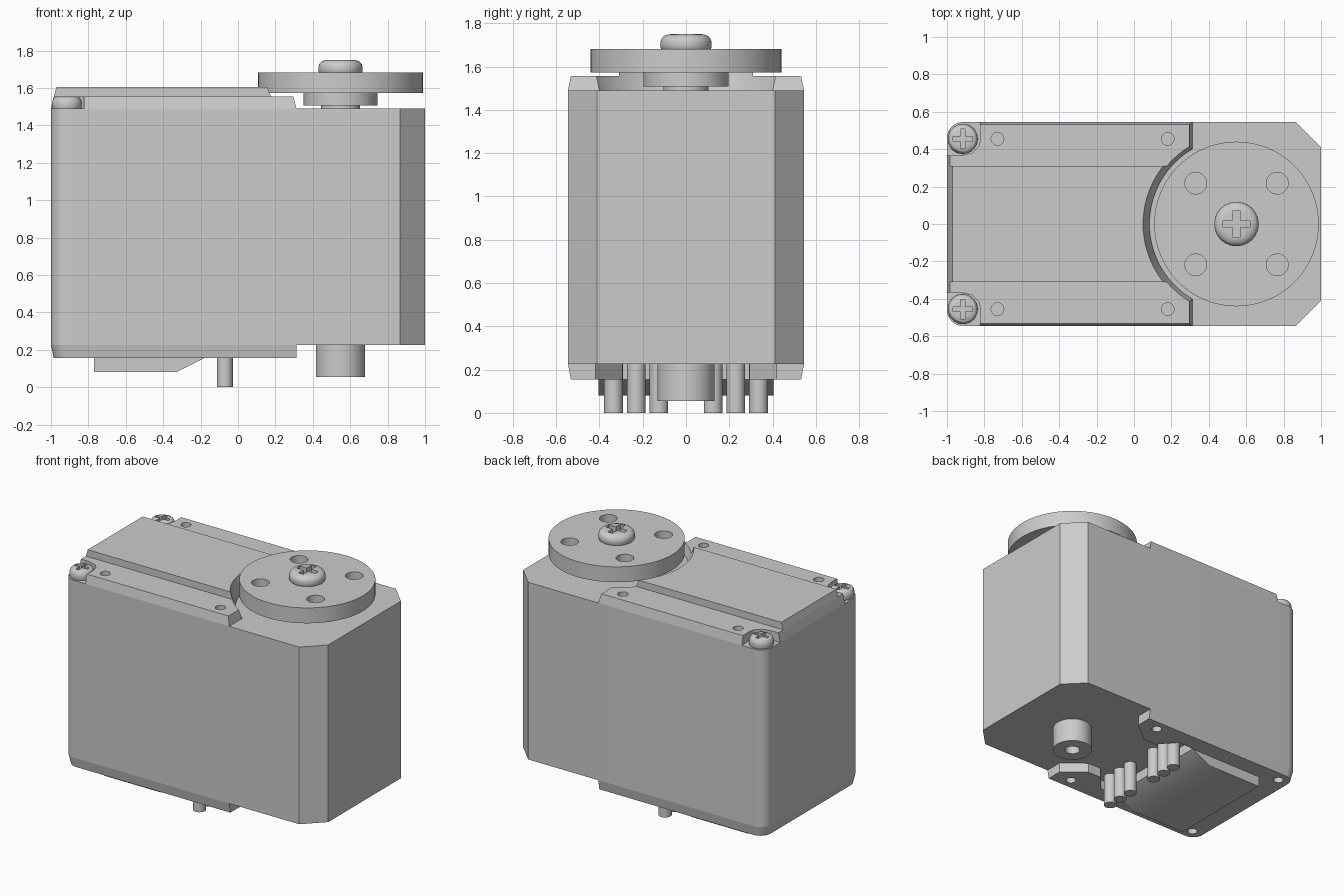
import bpy, bmesh, math

if "Cube" in bpy.data.objects:
    bpy.data.objects.remove(bpy.data.objects["Cube"])

CX = 0.548  # output shaft axis


def loft(name, loops):
    """Skin a stack of equal-length 3D loops and cap both ends."""
    bm = bmesh.new()
    rings = [[bm.verts.new(p) for p in loop] for loop in loops]
    for a, b in zip(rings, rings[1:]):
        n = len(a)
        for i in range(n):
            j = (i + 1) % n
            bm.faces.new((a[i], a[j], b[j], b[i]))
    bm.faces.new(rings[0])
    bm.faces.new(rings[-1])
    bmesh.ops.recalc_face_normals(bm, faces=bm.faces)
    me = bpy.data.meshes.new(name)
    bm.to_mesh(me)
    bm.free()
    ob = bpy.data.objects.new(name, me)
    bpy.context.collection.objects.link(ob)
    return ob


def prism(name, pts, z0, z1, top=None):
    return loft(name, [[(x, y, z0) for x, y in pts],
                       [(x, y, z1) for x, y in (top or pts)]])


def lathe(name, profile, x, y, seg=48):
    ang = [2 * math.pi * i / seg for i in range(seg)]
    return loft(name, [[(x + r * math.cos(a), y + r * math.sin(a), z) for a in ang]
                       for r, z in profile])


def box(name, x0, x1, y0, y1, z0, z1):
    return prism(name, [(x0, y0), (x1, y0), (x1, y1), (x0, y1)], z0, z1)


def activate(ob):
    bpy.ops.object.select_all(action='DESELECT')
    ob.select_set(True)
    bpy.context.view_layer.objects.active = ob


def cut(ob, *cutters):
    for c in cutters:
        m = ob.modifiers.new("cut", 'BOOLEAN')
        m.operation, m.solver, m.object = 'DIFFERENCE', 'EXACT', c
        activate(ob)
        bpy.ops.object.modifier_apply(modifier=m.name)
        bpy.data.objects.remove(c)


def mirror_y(half):
    return half + [(x, -y) for x, y in reversed(half)]


def outline(x0, w, r, right):
    """Rounded left corners; 'right' is the upper half of the right end."""
    arc = [(x0 + r - r * math.sin(a), w - r + r * math.cos(a))
           for a in (math.pi / 2 * i / 8 for i in range(9))]
    return mirror_y(list(right) + arc)


def screw(name, x, y, z0, z1, r, arm, width):
    h = z1 - z0
    prof = [(r * 0.97, z0), (r, z0 + 0.1 * h), (r, z0 + 0.45 * h), (r * 0.96, z0 + 0.68 * h),
            (r * 0.86, z0 + 0.87 * h), (r * 0.7, z0 + 0.97 * h), (r * 0.55, z1)]
    ob = lathe(name, prof, x, y)
    a, b = arm / 2, width / 2
    zc = z1 - 0.55 * h
    plus = [(a, -b), (a, b), (b, b), (b, a), (-b, a), (-b, b),
            (-a, b), (-a, -b), (-b, -b), (-b, -a), (b, -a), (b, -b)]
    cut(ob, prism("slot", [(x + u, y + v) for u, v in plus], zc, z1 + 0.05))
    return ob


# main case: rounded at the left, chamfered at the right
prism("main_case", outline(-1, 0.545, 0.085, [(1, 0.41), (0.865, 0.545)]), 0.225, 1.49)


def arc_cutter():
    # tapered clearance around the output disc
    return lathe("clearance", [(0.438, 1.4), (0.528, 1.7)], CX, 0, 96)


# top cover with disc clearance, screw pockets and small holes
top_cover = prism("top_cover", outline(-1, 0.545, 0.085, [(0.312, 0.545)]), 1.49, 1.555,
                  outline(-0.985, 0.532, 0.08, [(0.296, 0.532)]))
cut(top_cover, arc_cutter())
pocket = [(-1.1, 0.365), (-0.93, 0.365), (-0.865, 0.38), (-0.828, 0.42),
          (-0.82, 0.46), (-0.825, 0.62), (-1.1, 0.62)]
for s in (1, -1):
    cut(top_cover, prism("pocket", [(x, s * y) for x, y in pocket], 1.4, 1.7))
    for x in (-0.73, 0.18):
        cut(top_cover, lathe("hole", [(0.034, 1.51), (0.034, 1.6)], x, s * 0.455, 24))

# raised rail along the middle of the top cover
rail = prism("top_rail", [(-0.985, -0.31), (0.3, -0.31), (0.3, 0.31), (-0.985, 0.31)],
             1.555, 1.605,
             [(-0.97, -0.31), (0.3, -0.31), (0.3, 0.31), (-0.97, 0.31)])
cut(rail, arc_cutter())

# bottom cover with connector recess and screw holes
bottom_cover = prism("bottom_cover", outline(-0.985, 0.532, 0.08, [(0.312, 0.532)]), 0.155, 0.225,
                     outline(-1, 0.545, 0.085, [(0.312, 0.545)]))
recess = [(0.4, 0.495), (0.312, 0.417), (0.16, 0.293), (0.05, 0.293), (-0.05, 0.41), (-0.18, 0.41)]
cut(bottom_cover, prism("recess", mirror_y(recess), 0.1, 0.3))
for s in (1, -1):
    for x in (-0.9, 0.18):
        cut(bottom_cover, lathe("hole", [(0.034, 0.1), (0.034, 0.205)], x, s * 0.455, 24))

# sloped block under the bottom cover
block = [(-0.77, 0.155), (-0.77, 0.08), (-0.33, 0.08), (-0.181, 0.155)]
loft("bottom_block", [[(x, y, z) for x, z in block] for y in (-0.405, 0.405)])

# two rows of three connector pins
for s in (1, -1):
    for i, y in enumerate((0.125, 0.23, 0.335)):
        side = "back" if s > 0 else "front"
        lathe(f"pin_{side}_{i + 1}", [(0.043, 0), (0.043, 0.225)], -0.07, s * y, 24)

# pivot boss on the underside
boss = lathe("pivot_boss", [(0.132, 0.055), (0.132, 0.225)], CX, 0)
cut(boss, lathe("hole", [(0.05, 0.0), (0.05, 0.2)], CX, 0, 32))

# output shaft, hub and disc
lathe("output_shaft", [(0.105, 1.49), (0.105, 1.507)], CX, 0)
lathe("disc_hub", [(0.197, 1.507), (0.197, 1.572)], CX, 0, 64)
disc = lathe("output_disc", [(0.44, 1.572), (0.44, 1.682)], CX, 0, 96)
for sx in (1, -1):
    for sy in (1, -1):
        cut(disc, lathe("hole", [(0.058, 1.5), (0.058, 1.75)], CX + sx * 0.218, sy * 0.218, 32))

# screws
screw("disc_screw", CX, 0, 1.682, 1.75, 0.118, 0.145, 0.038)
screw("corner_screw_back", -0.915, 0.455, 1.49, 1.555, 0.08, 0.105, 0.024)
screw("corner_screw_front", -0.915, -0.455, 1.49, 1.555, 0.08, 0.105, 0.024)

# smooth round surfaces, keep hard edges
for ob in bpy.context.collection.objects:
    activate(ob)
    bpy.ops.object.shade_smooth_by_angle(angle=math.radians(30))
